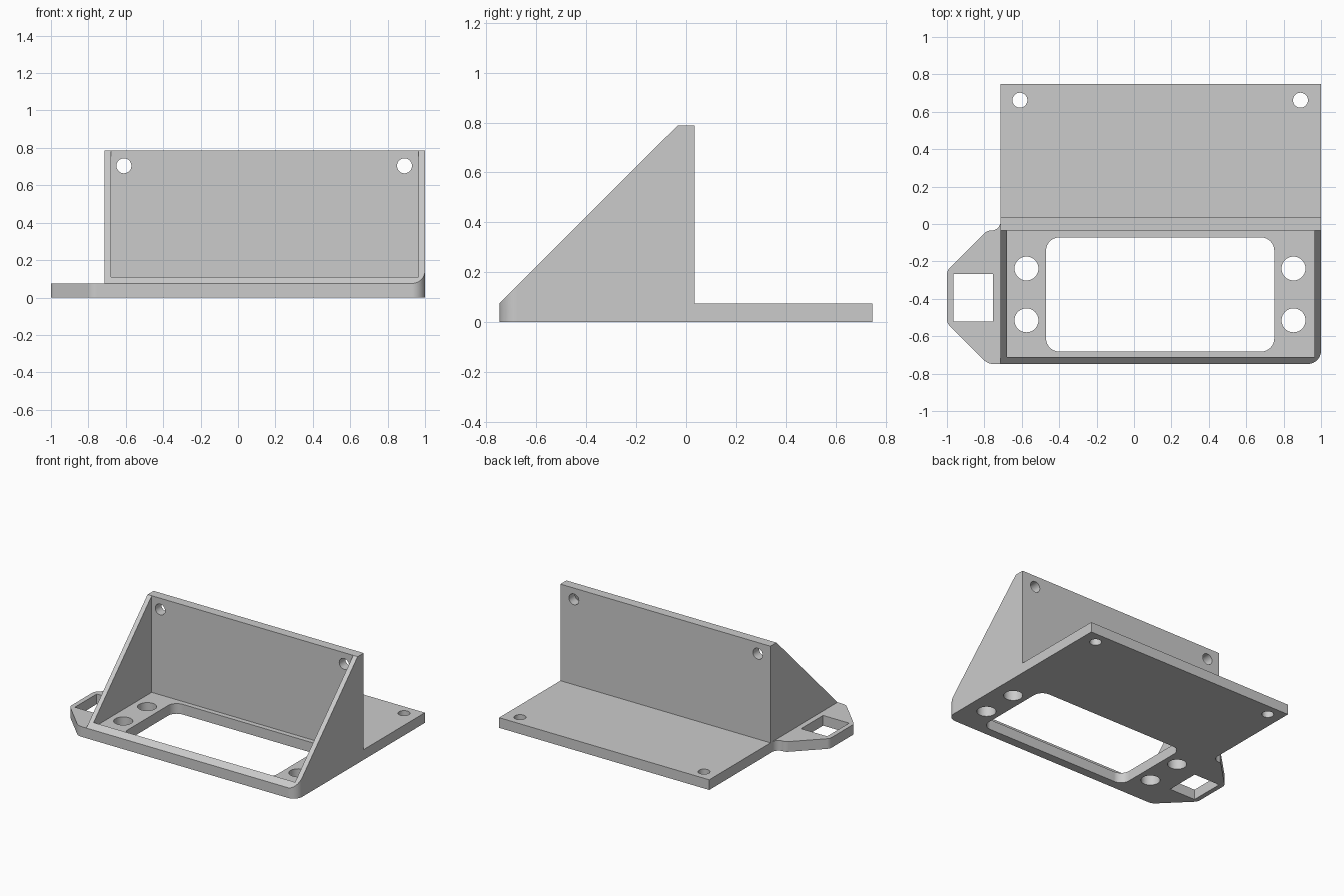
import bpy, bmesh, math
from mathutils import Vector

cube = bpy.data.objects.get("Cube")
if cube:
    bpy.data.objects.remove(cube, do_unlink=True)

HALF_Y, LEFT, BASE, TOP, WALL = 0.748, -0.713, 0.075, 0.787, 0.035


def fillet(corners, steps=10):
    """Outline from (x, y, radius) corners, each rounded by its radius."""
    out = []
    for i, (x, y, r) in enumerate(corners):
        p = Vector((x, y))
        if r == 0:
            out.append(p)
            continue
        a = (Vector(corners[i - 1][:2]) - p).normalized()
        b = (Vector(corners[(i + 1) % len(corners)][:2]) - p).normalized()
        half = a.angle(b) / 2
        centre = p + (a + b).normalized() * r / math.sin(half)
        start = p + a * r / math.tan(half) - centre
        end = p + b * r / math.tan(half) - centre
        out += [centre + start.lerp(end, k / steps).normalized() * r for k in range(steps + 1)]
    return out


def circle(x, y, r, n=40):
    return [(x + r * math.cos(math.tau * k / n), y + r * math.sin(math.tau * k / n))
            for k in range(n)]


def rect(x0, x1, y0, y1, r=0):
    return fillet([(x0, y0, r), (x1, y0, r), (x1, y1, r), (x0, y1, r)])


def prism(name, outline, lo, hi, axis="z"):
    """Extrude a 2D outline along an axis: z takes (x, y), y takes (x, z), x takes (y, z)."""
    place = {"z": lambda u, v: (u, v, lo), "y": lambda u, v: (u, lo, v),
             "x": lambda u, v: (lo, u, v)}[axis]
    bm = bmesh.new()
    face = bm.faces.new([bm.verts.new(place(*p)) for p in outline])
    top = bmesh.ops.extrude_face_region(bm, geom=[face])["geom"]
    shift = Vector([(hi - lo) * (axis == a) for a in "xyz"])
    bmesh.ops.translate(bm, vec=shift, verts=[g for g in top if isinstance(g, bmesh.types.BMVert)])
    bmesh.ops.recalc_face_normals(bm, faces=bm.faces)
    mesh = bpy.data.meshes.new(name)
    bm.to_mesh(mesh)
    bm.free()
    obj = bpy.data.objects.new(name, mesh)
    bpy.context.collection.objects.link(obj)
    return obj


def combine(target, tool, operation):
    """Apply a boolean and discard the helper."""
    mod = target.modifiers.new("boolean", "BOOLEAN")
    mod.operation, mod.solver, mod.object = operation, "EXACT", tool
    bpy.context.view_layer.objects.active = target
    bpy.ops.object.modifier_apply(modifier=mod.name)
    bpy.data.objects.remove(tool, do_unlink=True)


# Base plate with the chamfered side lug
bracket = prism("bracket", fillet([
    (1, HALF_Y, 0), (LEFT, HALF_Y, 0), (LEFT, -0.035, 0.05), (-0.785, -0.035, 0.05),
    (-1, -0.25, 0.05), (-1, -0.53, 0.05), (-0.782, -HALF_Y, 0.07), (1, -HALF_Y, 0.07)]), 0, BASE)

# Upright wedge, trimmed to the rounded front corner
wedge = prism("wedge", [(-HALF_Y, 0), (-HALF_Y, BASE), (-WALL, TOP), (WALL, TOP), (WALL, 0)],
              LEFT, 1, "x")
combine(wedge, prism("trim", fillet([
    (LEFT, -HALF_Y, 0), (1, -HALF_Y, 0.07), (1, WALL, 0), (LEFT, WALL, 0)]), -0.1, 1), "INTERSECT")
combine(bracket, wedge, "UNION")

# Pocket leaving side gussets, front lip and back wall
combine(bracket, prism("pocket", rect(LEFT + 0.034, 0.964, -0.712, -WALL), BASE, 1), "DIFFERENCE")

# Window and lug slot through the floor
combine(bracket, prism("window", rect(-0.47, 0.75, -0.682, -0.072, 0.07), -0.1, 0.2), "DIFFERENCE")
combine(bracket, prism("slot", rect(-0.965, -0.753, -0.522, -0.267), -0.1, 0.2), "DIFFERENCE")

# Large floor holes
for x in (-0.575, 0.853):
    for y in (-0.238, -0.515):
        combine(bracket, prism("floor_hole", circle(x, y, 0.064), -0.1, 0.2), "DIFFERENCE")

# Small mounting holes in the rear plate and the wall
for x in (-0.61, 0.89):
    combine(bracket, prism("plate_hole", circle(x, 0.662, 0.04), -0.1, 0.2), "DIFFERENCE")
    combine(bracket, prism("wall_hole", circle(x, 0.704, 0.04), -0.1, 0.1, "y"), "DIFFERENCE")

# Grey material and shading
grey = bpy.data.materials.new("plain grey")
grey.use_nodes = True
colour = (0.6, 0.6, 0.6, 1)
grey.diffuse_color = colour
grey.node_tree.nodes["Principled BSDF"].inputs["Base Color"].default_value = colour
bracket.data.materials.clear()
bracket.data.materials.append(grey)
bpy.ops.object.select_all(action="DESELECT")
bracket.select_set(True)
bpy.context.view_layer.objects.active = bracket
bpy.ops.object.shade_smooth_by_angle(angle=math.radians(30))
weighted = bracket.modifiers.new("even_normals", "WEIGHTED_NORMAL")
weighted.keep_sharp = True
